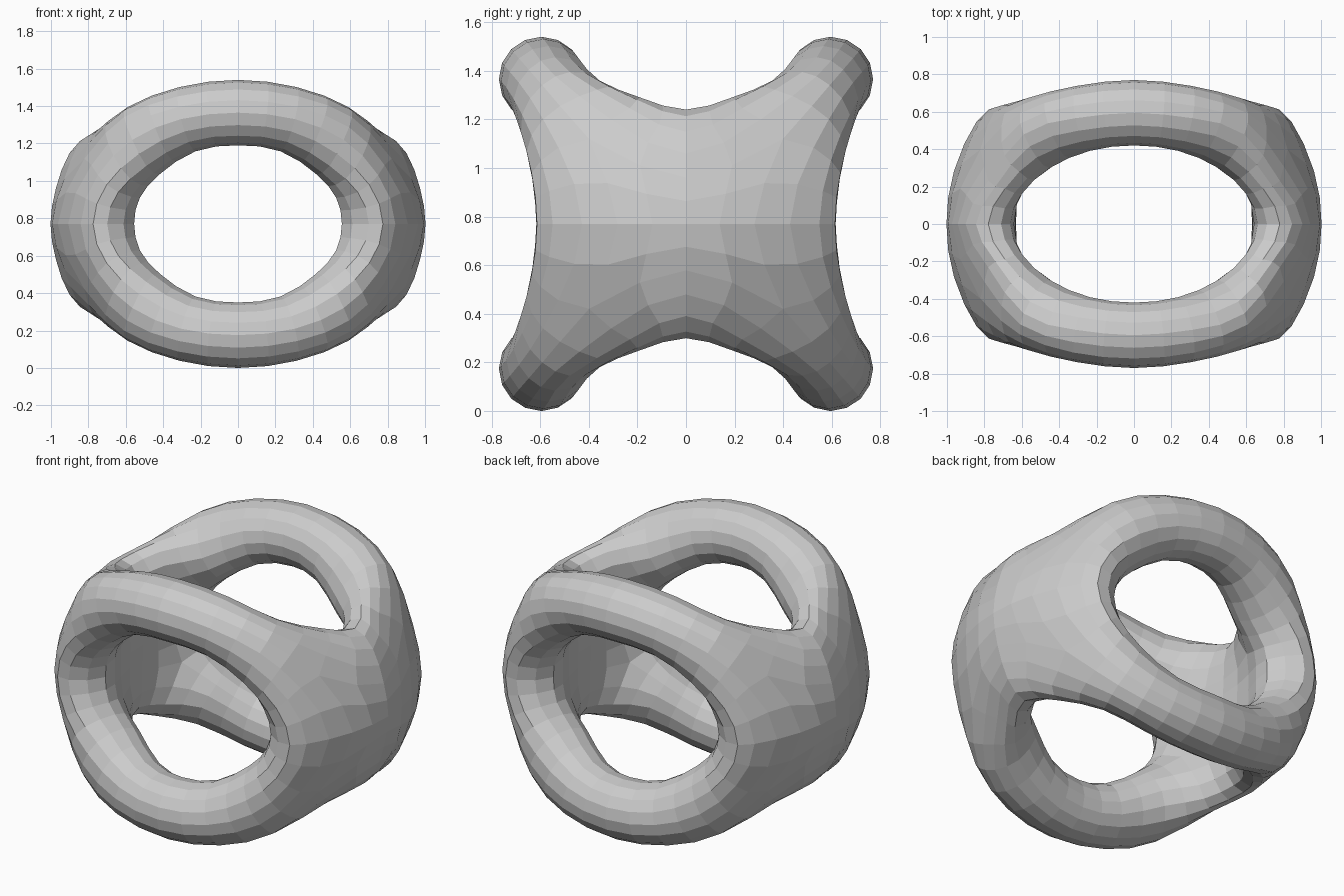
import bpy, bmesh, math
from mathutils import Vector

if "Cube" in bpy.data.objects:
    bpy.data.objects.remove(bpy.data.objects["Cube"])

MID = 0.77  # height of the centre


def ring(centre, r, u, v):
    """Eight points round a bar, starting at its outer diagonal."""
    c, u, v = Vector(centre), Vector(u).normalized(), Vector(v).normalized()
    return [c + r * (math.cos(a) * u + math.sin(a) * v)
            for a in (math.radians(45 - 45 * k) for k in range(8))]


# Bar sections from the middle (x = 0) towards the side wall, one octant
s0 = ring((0, .595, .595), .175, (0, 1, 0), (0, 0, 1))
s1 = ring((.27, .565, .56), .177, (.2, 1, 0), (.25, 0, 1))
s2 = [(.61, .59, .57), (.565, .675, .45), (.49, .645, .31), (.42, .49, .265),
      (.40, .365, .325), (.45, .30, .45), (.52, .355, .59), (.59, .48, .625)]
s3 = [(.82, .40, .35), (.75, .595, .26), (.64, .63, .17), (.525, .48, .14),
      (.57, .28, .20), (.60, .16, .42), (.69, .19, .52), (.78, .23, .475)]

# Side wall: front rim (z = 0 plane), top rim (y = 0 plane), outer and inner skin
fo, fr, fi = (.84, .55, 0), (.70, .615, 0), (.555, .47, 0)
to, tr, ti = (.90, 0, .38), (.78, 0, .47), (.66, 0, .39)
po, co, qo = (.965, .28, 0), (1, 0, 0), (.975, 0, .19)
pi, ci, qi = (.605, .25, 0), (.63, 0, 0), (.64, 0, .19)

quads = []
for a, b in ((s0, s1), (s1, s2), (s2, s3)):
    for k in range(8):
        n = (k + 1) % 8
        quads.append((a[k], a[n], b[n], b[k]))
o, oy, ry, iy, i, iz, rz, oz = s3
quads += [(o, oy, fo, po), (o, po, co, qo), (o, qo, to, oz),   # outer skin
          (i, iy, fi, pi), (i, pi, ci, qi), (i, qi, ti, iz),   # inner skin
          (oy, ry, fr, fo), (ry, iy, fi, fr),                  # front rim
          (oz, rz, tr, to), (rz, iz, ti, tr)]                  # top rim

# Mirror the octant into the whole body
bm = bmesh.new()
for sx in (1, -1):
    for sy in (1, -1):
        for sz in (1, -1):
            for q in quads:
                bm.faces.new([bm.verts.new((p[0] * sx, p[1] * sy, p[2] * sz))
                              for p in q])
bmesh.ops.remove_doubles(bm, verts=bm.verts[:], dist=0.0005)
bmesh.ops.recalc_face_normals(bm, faces=bm.faces[:])


def limit(v):
    """Where subdivision will move a cage vertex."""
    n = len(v.link_edges)
    near = [e.other_vert(v) for e in v.link_edges]
    total = v.co * n * n
    for w in near:
        total = total + 4 * w.co
    for f in v.link_faces:
        for w in f.verts:
            if w is not v and w not in near:
                total = total + w.co
    return total / (n * (n + 5))


# Inflate the cage so the subdivided surface passes through the points
target = {v: v.co.copy() for v in bm.verts}
for _ in range(10):
    shift = {v: target[v] - limit(v) for v in bm.verts}
    for v, d in shift.items():
        v.co += d
bmesh.ops.translate(bm, verts=bm.verts[:], vec=(0, 0, MID))

mesh = bpy.data.meshes.new("open_ring_body")
bm.to_mesh(mesh)
bm.free()
body = bpy.data.objects.new("open_ring_body", mesh)
bpy.context.collection.objects.link(body)
sub = body.modifiers.new("Subdivision", 'SUBSURF')
sub.levels = sub.render_levels = 1
